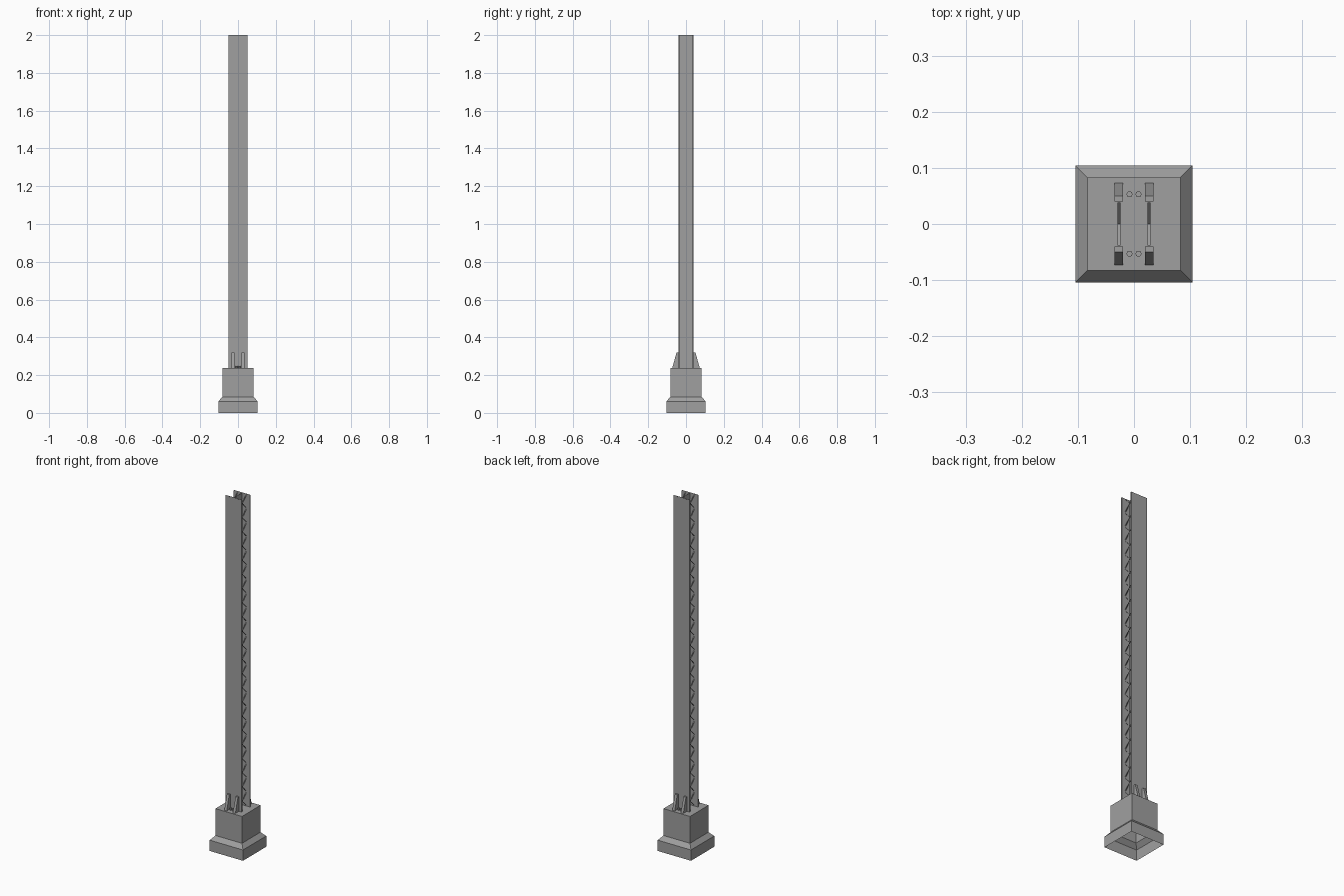
import bpy, bmesh, math
from mathutils import Matrix

cube = bpy.data.objects.get("Cube")
if cube:
    bpy.data.objects.remove(cube, do_unlink=True)

grey = bpy.data.materials.new("concrete_grey")
grey.use_nodes = True
GREY = (0.35, 0.35, 0.35, 1)
grey.diffuse_color = GREY
grey.node_tree.nodes["Principled BSDF"].inputs["Base Color"].default_value = GREY

BASE_TOP, TOP = 0.237, 2.0
INNER = 0.034   # inside face of the flanges
OUTER = 0.04    # outside face of the flanges


def finish(name, bm):
    mesh = bpy.data.meshes.new(name)
    bm.to_mesh(mesh)
    bm.free()
    mesh.materials.append(grey)
    ob = bpy.data.objects.new(name, mesh)
    bpy.context.collection.objects.link(ob)
    return ob


def sheet(bm, points):
    return bm.faces.new([bm.verts.new(p) for p in points])


# Stepped footing: square rings joined upwards, open underneath
bm = bmesh.new()
rings = []
for half, z in [(0.104, 0), (0.104, 0.061), (0.083, 0.085), (0.083, BASE_TOP)]:
    rings.append([bm.verts.new((sx * half, sy * half, z))
                  for sx, sy in ((-1, -1), (1, -1), (1, 1), (-1, 1))])
for low, high in zip(rings, rings[1:]):
    for i in range(4):
        j = (i + 1) % 4
        bm.faces.new((low[i], low[j], high[j], high[i]))
bm.faces.new(rings[-1])
finish("footing", bm)

# Flanges: thin open-ended sleeves, front and back
for name, side in (("front_flange", -1), ("back_flange", 1)):
    bm = bmesh.new()
    mid = side * (INNER + OUTER) / 2
    bmesh.ops.create_cube(bm, size=1, matrix=Matrix.Translation((0, mid, (BASE_TOP + TOP) / 2))
                          @ Matrix.Diagonal((0.102, OUTER - INNER, TOP - BASE_TOP, 1)))
    ends = [f for f in bm.faces if abs(f.normal.z) > 0.9]
    bmesh.ops.delete(bm, geom=ends, context='FACES')
    finish(name, bm)

# Central web between the flanges
bm = bmesh.new()
sheet(bm, [(0, -INNER, BASE_TOP), (0, INNER, BASE_TOP), (0, INNER, TOP), (0, -INNER, TOP)])
finish("web", bm)

# Crossed lacing strips on both sides of the web
CELLS = 22
pitch = (TOP - BASE_TOP) / CELLS
for name, x in (("right_lacing", -0.027), ("left_lacing", 0.027)):
    bm = bmesh.new()
    for i in range(CELLS):
        z = BASE_TOP + i * pitch
        for s in (-1, 1):
            a, b = -s * 0.038, s * 0.038
            f = sheet(bm, [(x - 0.0025, a, z), (x + 0.0025, a, z),
                           (x + 0.0025, b, z + pitch), (x - 0.0025, b, z + pitch)])
            f.normal_update()
            if f.normal.z < 0:
                f.normal_flip()
    finish(name, bm)

# Tapered gussets and anchor bolts around the foot of the mast
for end, sy in (("front", -1), ("back", 1)):
    for hand, sx in (("right", -1), ("left", 1)):
        bm = bmesh.new()
        profile = [(OUTER, BASE_TOP), (0.073, BASE_TOP), (0.05, 0.32), (OUTER, 0.32)]
        face = sheet(bm, [(sx * 0.027 - 0.0075, sy * y, z) for y, z in profile])
        out = bmesh.ops.extrude_face_region(bm, geom=[face])
        moved = [v for v in out["geom"] if isinstance(v, bmesh.types.BMVert)]
        bmesh.ops.translate(bm, verts=moved, vec=(0.015, 0, 0))
        bmesh.ops.recalc_face_normals(bm, faces=bm.faces)
        finish(f"{end}_{hand}_gusset", bm)

        bm = bmesh.new()
        bmesh.ops.create_cone(bm, cap_ends=True, segments=8, radius1=0.0055, radius2=0.0055,
                              depth=0.012, matrix=Matrix.Translation(
                                  (sx * 0.008, sy * 0.053, BASE_TOP + 0.006)))
        finish(f"{end}_{hand}_bolt", bm)
